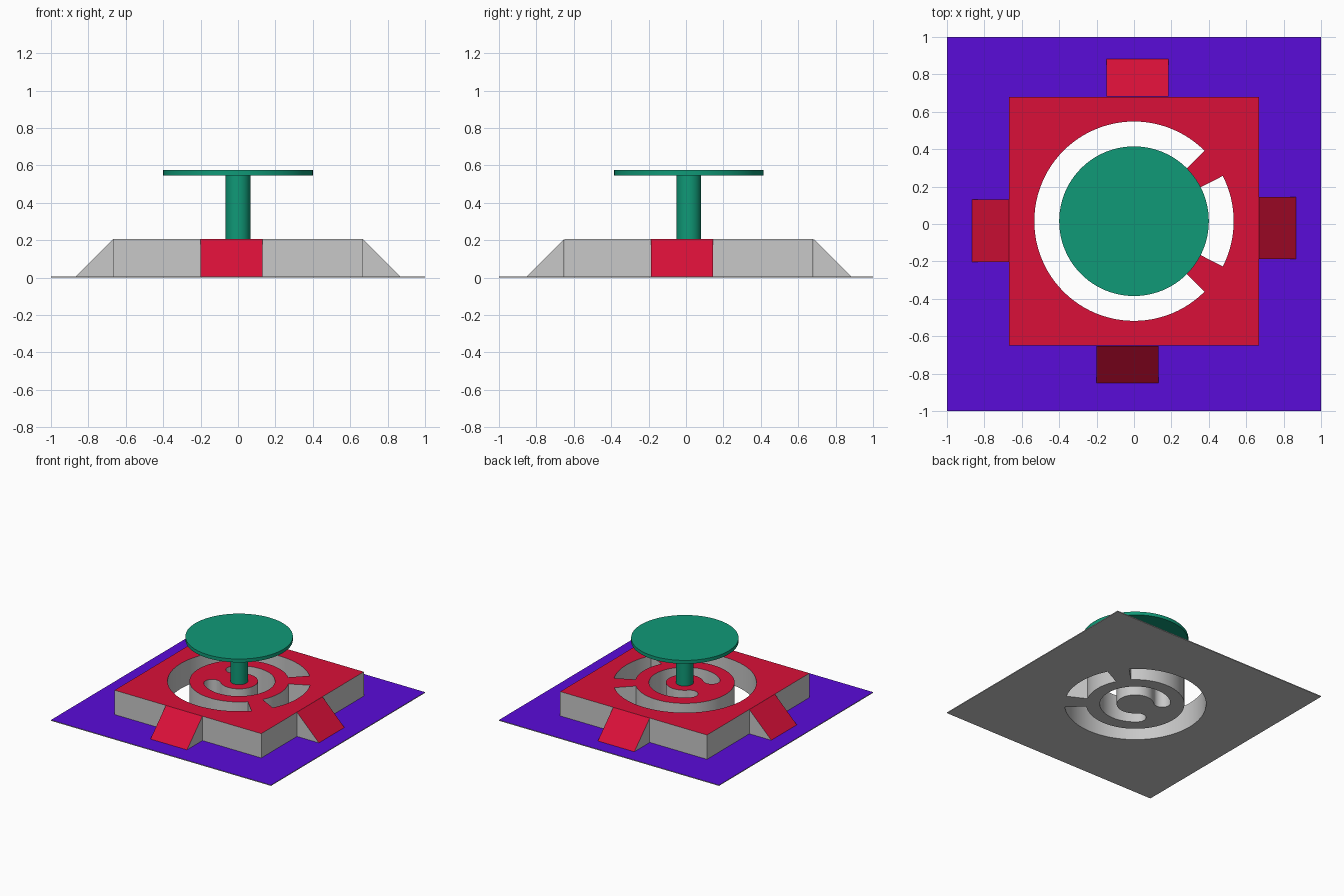
import bpy, bmesh, math
from mathutils import Matrix

if "Cube" in bpy.data.objects:
    bpy.data.objects.remove(bpy.data.objects["Cube"])

CY = 0.015                      # centre of the platform in y
BASE_T, TOP = 0.007, 0.207      # top of the ground sheet, top of the platform


def material(name, rgb):
    m = bpy.data.materials.new(name)
    m.diffuse_color = (*rgb, 1.0)
    m.use_nodes = True
    m.node_tree.nodes["Principled BSDF"].inputs["Base Color"].default_value = m.diffuse_color
    return m


GREY = material("plain grey", (0.58, 0.58, 0.58))
PURPLE = material("purple", (0.102, 0.0035, 0.69))
RED = material("crimson", (0.70, 0.005, 0.04))
GREEN = material("green", (0.005, 0.32, 0.185))


def add_object(name, bm, mats):
    """Finish a bmesh; with two materials the second goes on upward faces."""
    bmesh.ops.remove_doubles(bm, verts=bm.verts, dist=1e-5)
    bmesh.ops.recalc_face_normals(bm, faces=bm.faces)
    bm.normal_update()
    if len(mats) > 1:
        for f in bm.faces:
            f.material_index = 1 if f.normal.z > 0.1 else 0
    me = bpy.data.meshes.new(name)
    bm.to_mesh(me)
    bm.free()
    for m in mats:
        me.materials.append(m)
    ob = bpy.data.objects.new(name, me)
    bpy.context.collection.objects.link(ob)
    bpy.ops.object.select_all(action='DESELECT')
    ob.select_set(True)
    bpy.context.view_layer.objects.active = ob
    bpy.ops.object.shade_smooth_by_angle(angle=math.radians(30))
    return ob


def arc(r, a0, a1, n, cx=0.0, cy=CY):
    pts = []
    for i in range(n + 1):
        a = math.radians(a0 + (a1 - a0) * i / n)
        pts.append((cx + r * math.cos(a), cy + r * math.sin(a)))
    return pts


def ring_slot(r_in, r_out, a0, a1, n, rounded=False):
    """Closed outline of an arc-shaped slot, with square or round ends."""
    pts = arc(r_out, a0, a1, n)
    mid, cap = (r_in + r_out) / 2, (r_out - r_in) / 2

    def end(a, start):
        c = math.radians(a)
        return arc(cap, start, start + 180, 12,
                   mid * math.cos(c), CY + mid * math.sin(c))[1:-1]
    if rounded:
        pts += end(a1, a1)
    pts += arc(r_in, a1, a0, n)
    if rounded:
        pts += end(a0, a0 + 180)
    return pts


SLOTS = [
    ring_slot(0.37, 0.533, 45, 315, 72),
    ring_slot(0.37, 0.533, -27, 27, 16),
    ring_slot(0.14, 0.267, -135, 135, 56, rounded=True),
]


def slab(name, x0, x1, y0, y1, z0, z1, mats):
    """Rectangular slab pierced by the slots."""
    cu = bpy.data.curves.new(name + "_outline", 'CURVE')
    cu.dimensions = '2D'
    cu.fill_mode = 'BOTH'
    cu.extrude = (z1 - z0) / 2
    for pts in [[(x0, y0), (x1, y0), (x1, y1), (x0, y1)]] + SLOTS:
        sp = cu.splines.new('POLY')
        sp.points.add(len(pts) - 1)
        for p, (x, y) in zip(sp.points, pts):
            p.co = (x, y, 0, 1)
        sp.use_cyclic_u = True
    helper = bpy.data.objects.new(name + "_outline", cu)
    bpy.context.collection.objects.link(helper)
    bm = bmesh.new()
    bm.from_mesh(helper.to_mesh())
    helper.to_mesh_clear()
    bpy.data.objects.remove(helper)
    bmesh.ops.translate(bm, verts=bm.verts, vec=(0, 0, (z0 + z1) / 2))
    for f in bm.faces:
        f.material_index = 0
    return add_object(name, bm, mats)


# Ground sheet and raised platform
slab("ground_sheet", -1, 1, -1, 1, 0, BASE_T, [GREY, PURPLE])
slab("platform", -0.667, 0.667, CY - 0.665, CY + 0.665, BASE_T, TOP, [GREY, RED])


# Ramps: wedge built along +x, turned to each side, with a sideways offset
def ramp(name, turn, shift):
    bm = bmesh.new()
    rings = []
    for y in (shift - 0.166, shift + 0.166):
        rings.append([bm.verts.new((x, y, z)) for x, z in
                      ((0.666, BASE_T), (0.866, BASE_T), (0.666, TOP))])
    a, b = rings
    bm.faces.new(a)
    bm.faces.new(b)
    for i in range(3):
        j = (i + 1) % 3
        bm.faces.new((a[i], a[j], b[j], b[i]))
    bmesh.ops.transform(bm, verts=bm.verts, matrix=Matrix.Translation((0, CY, 0))
                        @ Matrix.Rotation(math.radians(turn), 4, 'Z'))
    add_object(name, bm, [GREY, RED])


ramp("right_ramp", 0, -0.036)
ramp("back_ramp", 90, -0.019)
ramp("left_ramp", 180, 0.051)
ramp("front_ramp", 270, -0.034)


# Central post and round canopy
def cylinder(name, r, z0, z1, n):
    bm = bmesh.new()
    bmesh.ops.create_cone(bm, cap_ends=True, segments=n, radius1=r, radius2=r,
                          depth=z1 - z0,
                          matrix=Matrix.Translation((0, CY, (z0 + z1) / 2)))
    add_object(name, bm, [GREEN])


cylinder("post", 0.066, TOP, 0.546, 48)
cylinder("canopy", 0.4, 0.546, 0.574, 96)
